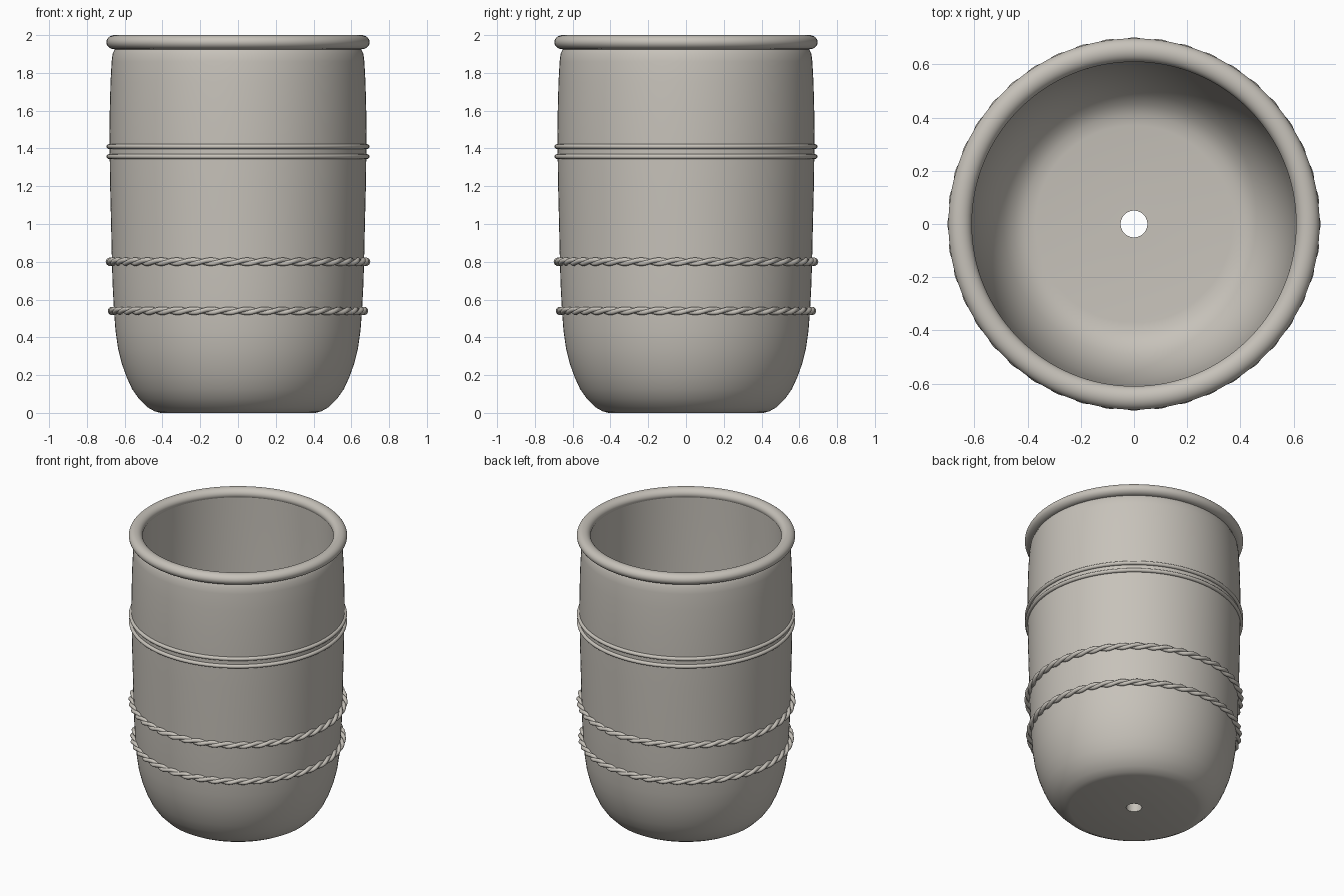
import bpy, bmesh, math
from math import sin, cos, tau

if "Cube" in bpy.data.objects:
    bpy.data.objects.remove(bpy.data.objects["Cube"])

clay = bpy.data.materials.new("pale_clay")
clay.diffuse_color = (0.57, 0.54, 0.49, 1)
clay.use_nodes = True
clay.node_tree.nodes["Principled BSDF"].inputs["Base Color"].default_value = clay.diffuse_color


def grid_object(name, rows, sharp=35):
    """Skin a closed grid of points (both directions wrap) into a smooth object."""
    bm = bmesh.new()
    vs = [[bm.verts.new(p) for p in row] for row in rows]
    n, m = len(vs), len(vs[0])
    for i in range(n):
        for j in range(m):
            a, b = (i + 1) % n, (j + 1) % m
            bm.faces.new((vs[i][j], vs[a][j], vs[a][b], vs[i][b]))
    bmesh.ops.recalc_face_normals(bm, faces=bm.faces)
    me = bpy.data.meshes.new(name)
    bm.to_mesh(me)
    bm.free()
    me.materials.append(clay)
    ob = bpy.data.objects.new(name, me)
    bpy.context.collection.objects.link(ob)
    bpy.ops.object.select_all(action='DESELECT')
    ob.select_set(True)
    bpy.context.view_layer.objects.active = ob
    bpy.ops.object.shade_smooth_by_angle(angle=math.radians(sharp))
    return ob


def lathe(name, profile, steps=128):
    """Spin a closed (radius, height) profile about z."""
    return grid_object(name, [[(r * cos(tau * i / steps), r * sin(tau * i / steps), z)
                               for r, z in profile] for i in range(steps)])


def ring(name, radius, z, half_w, half_h, sides=20):
    return lathe(name, [(radius + half_w * cos(tau * k / sides),
                         z + half_h * sin(tau * k / sides)) for k in range(sides)])


def strand(name, radius, z, offset, thick, turns, phase, steps=440, sides=10):
    """One strand of a rope wound around a circle."""
    rows = []
    for i in range(steps):
        a = tau * i / steps
        t = turns * a + phase
        cr, cz = radius + offset * cos(t), z + offset * sin(t)
        rows.append([((cr + thick * cos(tau * k / sides)) * cos(a),
                      (cr + thick * cos(tau * k / sides)) * sin(a),
                      cz + thick * sin(tau * k / sides)) for k in range(sides)])
    return grid_object(name, rows, 60)


# Hollow body with rounded foot, flat floor and drain hole
outer = [(0.05, 0), (0.41, 0), (0.44, 0.008), (0.48, 0.03), (0.525, 0.075), (0.56, 0.125),
         (0.59, 0.19), (0.615, 0.26), (0.635, 0.34), (0.648, 0.43), (0.656, 0.53),
         (0.664, 0.68), (0.668, 0.82), (0.672, 1.0), (0.677, 1.2), (0.68, 1.4), (0.679, 1.6),
         (0.675, 1.75), (0.669, 1.86), (0.664, 1.9), (0.655, 1.92), (0.64, 1.95)]
inner = [(0.615, 1.95), (0.617, 1.8), (0.62, 1.4), (0.615, 1.0), (0.606, 0.7), (0.597, 0.5),
         (0.583, 0.37), (0.56, 0.27), (0.53, 0.19), (0.49, 0.125), (0.45, 0.085),
         (0.41, 0.065), (0.37, 0.06), (0.05, 0.06)]
lathe("pot_body", outer + inner)

# Rolled rim
ring("rim", 0.653, 1.9625, 0.044, 0.0375, 28)

# Pair of plain bands
ring("upper_band", 0.682, 1.41, 0.014, 0.013, 14)
ring("lower_band", 0.682, 1.357, 0.014, 0.013, 14)

# Twisted rope bands, two strands each
for label, radius, z in (("upper_rope", 0.678, 0.80), ("lower_rope", 0.667, 0.54)):
    for s in range(2):
        strand(f"{label}_strand_{s + 1}", radius, z, 0.009, 0.0135, 22, s * math.pi)
